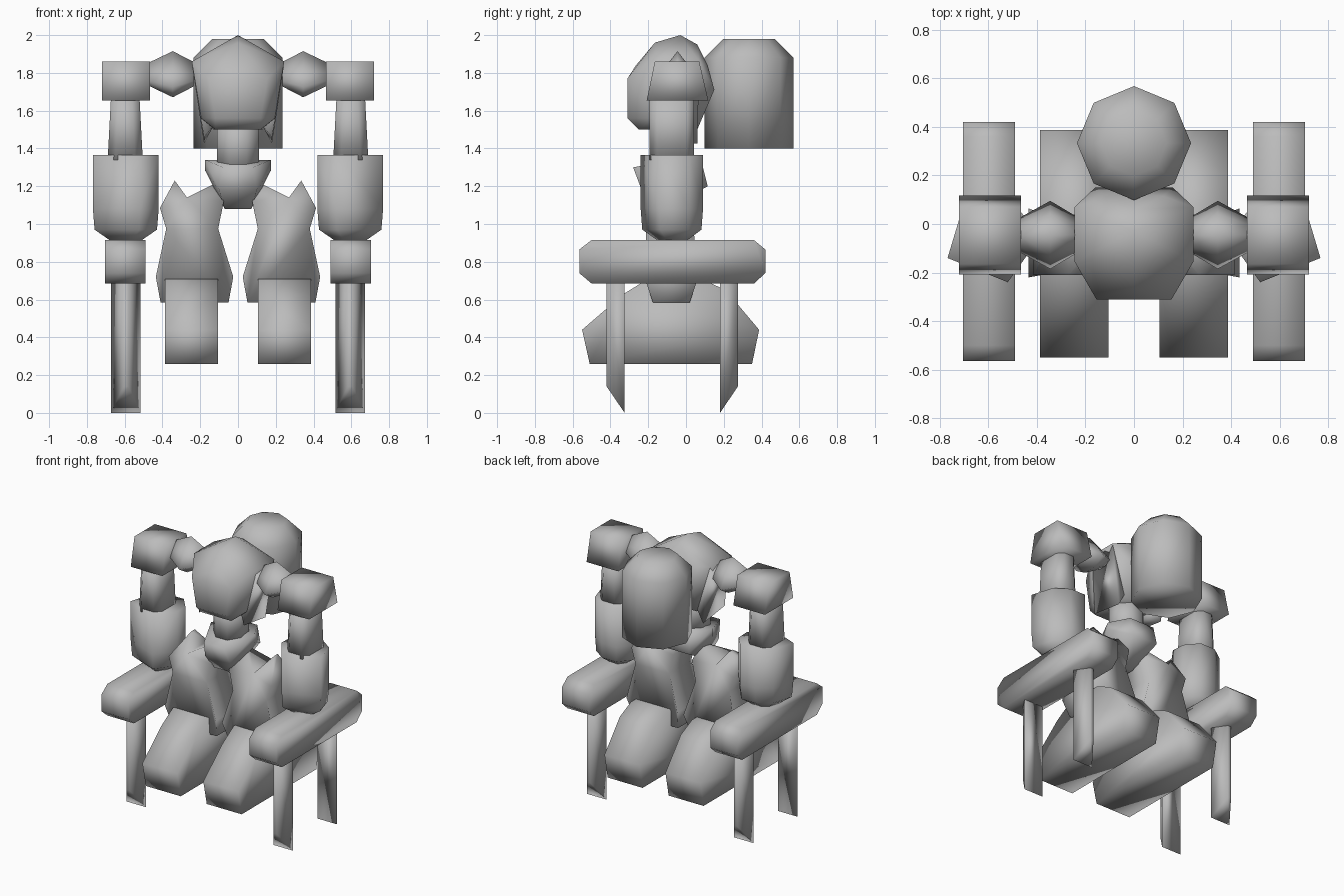
import bpy, bmesh, math

if "Cube" in bpy.data.objects:
    bpy.data.objects.remove(bpy.data.objects["Cube"])

grey = bpy.data.materials.new("plain_grey")
grey.diffuse_color = (0.5, 0.5, 0.5, 1)
grey.use_nodes = True
grey.node_tree.nodes["Principled BSDF"].inputs["Base Color"].default_value = grey.diffuse_color


def finish(name, bm):
    bmesh.ops.recalc_face_normals(bm, faces=bm.faces[:])
    me = bpy.data.meshes.new(name)
    bm.to_mesh(me)
    bm.free()
    me.materials.append(grey)
    me.shade_smooth()
    ob = bpy.data.objects.new(name, me)
    bpy.context.collection.objects.link(ob)
    return ob


def loft(name, rings):
    """Skin a list of equal-length point rings and cap both ends."""
    bm = bmesh.new()
    vs = [[bm.verts.new(p) for p in r] for r in rings]
    n = len(vs[0])
    for a, b in zip(vs, vs[1:]):
        for i in range(n):
            j = (i + 1) % n
            bm.faces.new((a[i], a[j], b[j], b[i]))
    bm.faces.new(vs[0])
    bm.faces.new(vs[-1])
    return finish(name, bm)


def hull(name, pts, mirror=True):
    """Convex solid from points, optionally mirrored across x."""
    bm = bmesh.new()
    for x, y, z in pts:
        bm.verts.new((x, y, z))
        if x and mirror:
            bm.verts.new((-x, y, z))
    bmesh.ops.convex_hull(bm, input=bm.verts[:])
    return finish(name, bm)


def ring_z(cx, cy, z, rx, ry, n=8, turn=0.0):
    return [(cx + rx * math.cos(turn + math.tau * i / n),
             cy + ry * math.sin(turn + math.tau * i / n), z) for i in range(n)]


# Torso with a ridged top, pelvis wedge, waist
hull("torso", [(.155, -.31, 1.77), (.12, -.31, 1.56), (.12, -.25, 1.5),
               (.245, -.155, 1.86), (.245, .07, 1.86), (.195, -.18, 1.56),
               (.16, .15, 1.71), (.13, .06, 1.5), (.12, .115, 1.84),
               (0, -.03, 2.0), (0, .06, 1.95), (0, -.165, 1.96),
               (.1, -.21, 1.87), (0, -.265, 1.84)])
hull("pelvis", [(.08, -.28, 1.3), (.175, -.06, 1.34), (.175, -.06, 1.285),
                (.1, .115, 1.2), (.1, .08, 1.34), (.07, -.17, 1.08),
                (.07, -.1, 1.08), (.1, -.235, 1.18)])
loft("waist", [ring_z(0, -.08, z, .12, .12, 8, math.pi / 8) for z in (1.28, 1.56)])

# Back tank with rounded top
loft("back_tank", [ring_z(0, .333, z, r, r) for z, r in
                   ((1.4, .235), (1.88, .235), (1.98, .135))])

for s, side in ((1, "right"), (-1, "left")):
    def sx(pts):
        return [(s * x, y, z) for x, y, z in pts]

    def slab(name, prof, x0, x1):
        """Side profile (y, z) extruded across x."""
        loft(f"{side}_{name}", [sx([(x, y, z) for y, z in prof]) for x in (x0, x1)])

    # Flap hanging from the torso side
    hull(f"{side}_torso_flap", sx([(.242, -.14, 1.83), (.242, .07, 1.85), (.18, -.19, 1.46),
                                   (.18, .06, 1.425), (.13, -.15, 1.52), (.13, .06, 1.52)]), False)

    # Shoulder bead, wider towards its lower half
    bead = [(0, 1), (.7, .1), (1.15, -.55), (.4, -1), (-.4, -1), (-1.15, -.55), (-.7, .1)]
    loft(f"{side}_shoulder_joint",
         [sx([(x, -.045 + k * y, 1.793 + k * z) for y, z in bead])
          for x, k in ((.235, .065), (.345, .122), (.475, .06))])

    # Shoulder pad
    slab("shoulder_pad", [(-.165, 1.86), (.07, 1.86), (.118, 1.655), (-.208, 1.655)], .465, .72)

    # Upper arm: tapered box with cut corners
    rings = []
    for z, hx in ((1.34, .093), (1.68, .075)):
        hy, c = .118, .04
        quad = [(hx, c - hy), (hx, hy - c), (hx - c, hy), (c - hx, hy),
                (-hx, hy - c), (-hx, c - hy), (c - hx, -hy), (hx - c, -hy)]
        rings.append(sx([(.597 + x, -.075 + y, z) for x, y in quad]))
    loft(f"{side}_upper_arm", rings)

    # Forearm, turned polygon tapering at the wrist
    plan = [(.42, -.1), (.52, -.24), (.768, -.14), (.72, .02), (.62, .09), (.5, .09), (.425, 0)]
    cx, cy = .595, -.07
    loft(f"{side}_forearm",
         [sx([(cx + k * (x - cx), cy + k * (y - cy), z) for x, y in plan])
          for z, k in ((1.365, 1), (1.08, 1), (.97, .95), (.91, .45))])

    # Crutch bar
    slab("arm_bar", [(-.565, .74), (-.5, .685), (.36, .685), (.42, .74),
                     (.42, .865), (.36, .915), (-.5, .915), (-.565, .865)], .49, .705)

    # Blades: wedge section, broad edge inward, slanted tip
    for name, y_in, y_out in (("front_blade", -.325, -.42), ("rear_blade", .18, .275)):
        hull(f"{side}_{name}",
             sx([(x, y_in, z) for x in (.515, .672) for z in (0, .7)] +
                [(x, y_out, z) for x in (.58, .607) for z in (.14, .7)]), False)

    # Thigh: front outline with a notched hip, thinning to points on top
    out = [(.11, 1.22), (.075, 1.12), (.105, .975), (.025, .72), (.05, .585),
           (.41, .585), (.435, .72), (.38, .975), (.413, 1.085), (.335, 1.23), (.27, 1.14)]

    def depth(z):
        if z > 1.2:
            return -.06, -.02
        if z < .6:
            return -.175, .02
        return (-.22, .065) if z < .8 else (-.21, .04)

    loft(f"{side}_thigh", [sx([(x, depth(z)[i], z) for x, z in out]) for i in (0, 1)])

    # Folded lower leg
    slab("lower_leg", [(-.55, .44), (-.51, .26), (.35, .26), (.387, .44),
                       (.21, .65), (.08, .71), (-.2, .71), (-.33, .63)], .105, .387)
